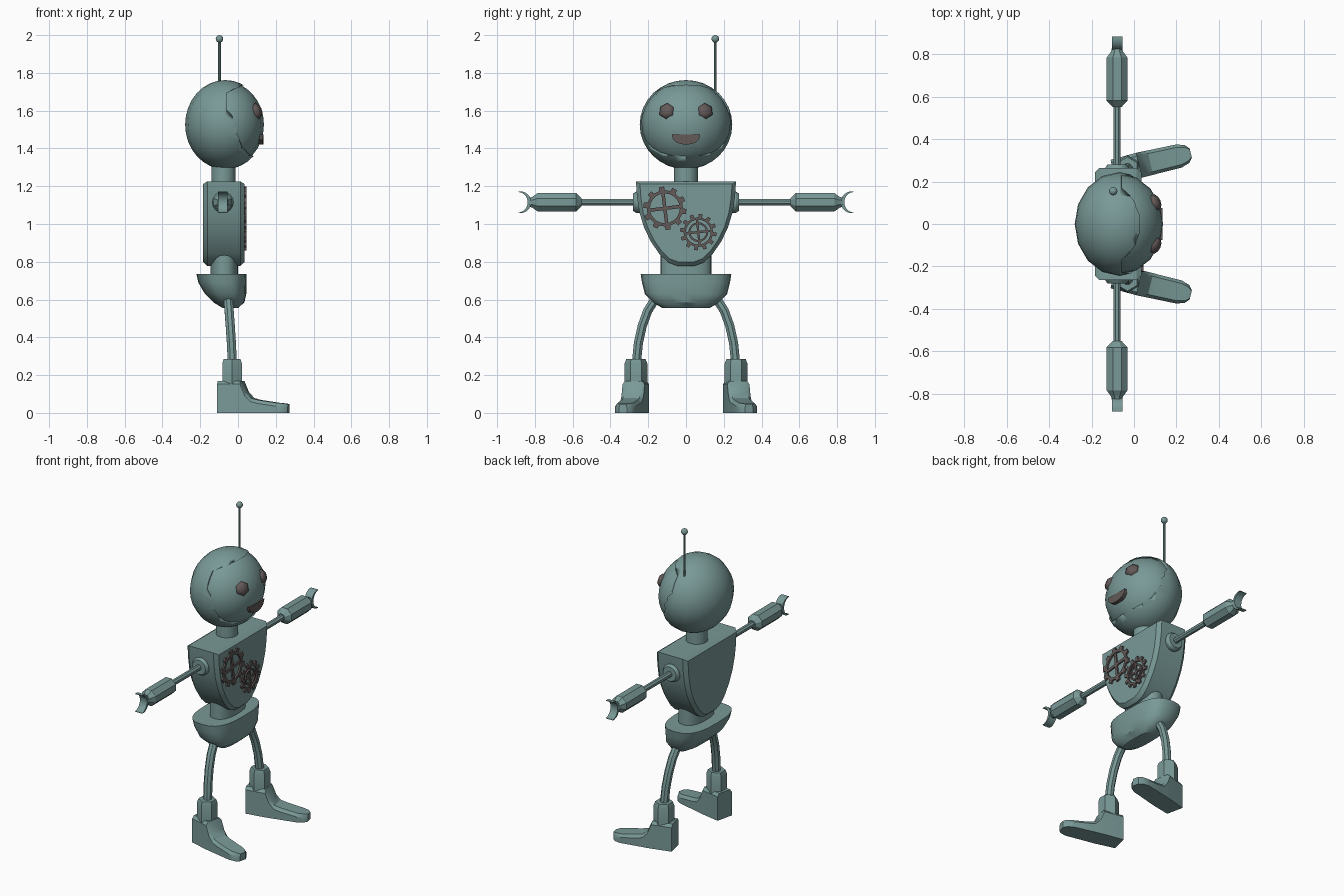
import bpy, bmesh, math
from mathutils import Vector

if "Cube" in bpy.data.objects:
    bpy.data.objects.remove(bpy.data.objects["Cube"])


def material(name, rgb):
    m = bpy.data.materials.new(name)
    m.diffuse_color = (*rgb, 1)
    m.use_nodes = True
    m.node_tree.nodes["Principled BSDF"].inputs["Base Color"].default_value = m.diffuse_color
    return m


TEAL = material("teal metal", (0.19, 0.32, 0.31))
DARK = material("dark brown metal", (0.125, 0.1, 0.098))


def finish(name, bm, mat, angle=32):
    bmesh.ops.recalc_face_normals(bm, faces=bm.faces)
    me = bpy.data.meshes.new(name)
    bm.to_mesh(me)
    bm.free()
    me.materials.append(mat)
    ob = bpy.data.objects.new(name, me)
    bpy.context.collection.objects.link(ob)
    bpy.ops.object.select_all(action='DESELECT')
    ob.select_set(True)
    bpy.context.view_layer.objects.active = ob
    bpy.ops.object.shade_smooth_by_angle(angle=math.radians(angle))
    return ob


def loft(name, rings, mat=TEAL, closed=False, angle=32):
    """Skin a row of equal-length rings; cap the ends unless closed."""
    bm = bmesh.new()
    rows = [[bm.verts.new(p) for p in r] for r in rings]
    n = len(rows[0])
    for i in range(len(rows) if closed else len(rows) - 1):
        a, b = rows[i], rows[(i + 1) % len(rows)]
        for j in range(n):
            bm.faces.new((a[j], a[(j + 1) % n], b[(j + 1) % n], b[j]))
    if not closed:
        bm.faces.new(rows[0])
        bm.faces.new(rows[-1])
    return finish(name, bm, mat, angle)


def tube(name, pts, radii, n=12, mat=TEAL, phase=0.0, angle=32):
    """Round or faceted tube along a path with a radius per point."""
    pts = [Vector(p) for p in pts]
    rings = []
    for i, p in enumerate(pts):
        t = (pts[min(i + 1, len(pts) - 1)] - pts[max(i - 1, 0)]).normalized()
        ref = Vector((0, 0, 1)) if abs(t.x) > 0.7 else Vector((1, 0, 0))
        b = t.cross(ref).normalized()
        a = b.cross(t)
        rings.append([p + radii[i] * (a * math.cos(w) + b * math.sin(w))
                      for w in (2 * math.pi * (k + phase) / n for k in range(n))])
    return loft(name, rings, mat, angle=angle)


def oval(ra, rb, power, n=24):
    """Superellipse points."""
    out = []
    for k in range(n):
        c, s = math.cos(2 * math.pi * k / n), math.sin(2 * math.pi * k / n)
        out.append((ra * math.copysign(abs(c) ** (2 / power), c),
                    rb * math.copysign(abs(s) ** (2 / power), s)))
    return out


def ball(name, center, radii, seg, rings, mat=TEAL):
    bm = bmesh.new()
    bmesh.ops.create_uvsphere(bm, u_segments=seg, v_segments=rings, radius=1)
    for v in bm.verts:
        v.co = Vector([c + r * q for c, r, q in zip(center, radii, v.co)])
    return finish(name, bm, mat, 40)


# Head shell with a shallow face opening
HC, HR = Vector((-0.068, 0, 1.526)), Vector((0.212, 0.245, 0.236))
shell = ball("head_shell", HC, HR, 16, 16)
cutter = loft("face_cutter", [[(x, y, 1.547 + z) for y, z in oval(0.234, 0.188, 2.5)]
                              for x in (-0.06, 0.3)])
cutter.hide_render = True
cut = shell.modifiers.new("face opening", 'BOOLEAN')
cut.object = cutter
cut.operation = 'DIFFERENCE'
cut.solver = 'EXACT'
bpy.context.view_layer.objects.active = shell
bpy.ops.object.modifier_apply(modifier=cut.name)
bpy.data.objects.remove(cutter)
ball("face", HC, HR * 0.968, 16, 16)

# Mouth: half-disc plate
arc = [(0.075 * math.cos(w), 1.474 - 0.054 * math.sin(w) ** 0.8)
       for w in (math.pi * k / 8 for k in range(9))]
loft("mouth", [[(x + 0.1 * (z - 1.45) - 1.2 * y * y, y, z) for y, z in arc]
               for x in (0.1, 0.138)], DARK)

# Antenna
tube("antenna_rod", [(-0.098, 0.155, 1.66), (-0.098, 0.155, 1.98)], [0.007] * 2, 8)
ball("antenna_tip", (-0.098, 0.155, 1.98), (0.02,) * 3, 12, 8)

# Neck and waist
tube("neck", [(-0.077, 0, 1.2), (-0.077, 0, 1.34)], [0.064] * 2, 16)
loft("waist", [[(-0.073 + x, y, z) for x, y in oval(0.073, 0.135, 2.4)]
               for z in (0.71, 0.86)])

# Torso: shield shape with chamfered front and back rims
half = [(0.265, 1.226), (0.259, 1.14), (0.246, 1.06), (0.222, 0.98), (0.185, 0.905),
        (0.14, 0.84), (0.095, 0.797), (0.045, 0.778)]
shield = half + [(-y, z) for y, z in reversed(half)]
loft("torso", [[(x, y * k, 1.04 + (z - 1.04) * k) for y, z in shield]
               for x, k in ((-0.185, 0.92), (-0.162, 1), (0.012, 1), (0.035, 0.92))])

# Pelvis bowl: height, rear x, front x, half width
bowl = [(0.735, -0.22, 0.046, 0.24), (0.69, -0.21, 0.046, 0.233), (0.63, -0.175, 0.044, 0.218),
        (0.585, -0.13, 0.034, 0.175), (0.555, -0.08, 0.0, 0.125)]
loft("pelvis", [[((a + b) / 2 + x, y, z) for x, y in oval((b - a) / 2, w, 2.8)]
                for z, a, b, w in bowl], angle=35)


def gear(name, cy, cz, r_in, r_out, r_tooth, teeth):
    rings = []
    for t in range(teeth):
        for f, r in ((0, r_out), (0.5, r_out), (0.56, r_tooth), (0.94, r_tooth)):
            w = 2 * math.pi * (t + f) / teeth
            rings.append([(x, cy + q * math.cos(w), cz + q * math.sin(w))
                          for x, q in ((0.03, r_in), (0.045, r_in), (0.045, r), (0.03, r))])
    loft(name, rings, DARK, closed=True)


def spokes(name, cy, cz, r, w, tilt):
    for i in range(2):
        c, s = math.cos(tilt + i * math.pi / 2), math.sin(tilt + i * math.pi / 2)
        corners = ((-r, -w), (r, -w), (r, w), (-r, w))
        loft(f"{name}_{i + 1}", [[(x, cy + a * c - b * s, cz + a * s + b * c)
                                  for a, b in corners] for x in (0.03, 0.043)], DARK)


# Chest gears
gear("large_gear", -0.112, 1.083, 0.079, 0.096, 0.115, 10)
spokes("large_gear_spoke", -0.112, 1.083, 0.084, 0.009, 0.12)
gear("small_gear", 0.065, 0.957, 0.066, 0.078, 0.097, 12)
gear("small_gear_inner_ring", 0.065, 0.957, 0.042, 0.052, 0.052, 8)
spokes("small_gear_spoke", 0.065, 0.957, 0.07, 0.006, 0.1)

AX, AZ = -0.08, 1.115   # arm axis
for side, s in (("left", 1), ("right", -1)):
    # Eye: six-sided dome lying on the face
    d = Vector((0.175, 0.105 * s, 0.074))
    nrm = Vector([q / r ** 2 for q, r in zip(d, HR)]).normalized()
    e = HC + d
    tube(f"{side}_eye", [e - nrm * 0.025, e - nrm * 0.002, e + nrm * 0.012], [0.043, 0.043, 0.024],
         6, DARK, angle=60)

    # Shoulder socket, arm, forearm
    def along(*ys):
        return [(AX, s * y, AZ) for y in ys]
    tube(f"{side}_shoulder_socket", along(0.225, 0.265, 0.28, 0.28, 0.268),
         [0.056, 0.056, 0.046, 0.034, 0.03], 16)
    tube(f"{side}_upper_arm", along(0.24, 0.57), [0.018] * 2, 8, phase=0.5)
    tube(f"{side}_forearm", along(0.553, 0.582, 0.785, 0.815, 0.832),
         [0.024, 0.053, 0.053, 0.03, 0.026], 8, phase=0.5)

    # Claw: crescent opening outward
    rings = []
    for k in range(13):
        w = math.radians(82 + 196 * k / 12)
        thick = 0.003 + 0.015 * math.sin(math.pi * k / 12)
        rings.append([(AX + x, s * (0.878 + r * math.cos(w)), AZ + r * math.sin(w))
                      for x, r in ((-0.025, 0.058), (0.025, 0.058),
                                   (0.025, 0.058 - thick), (-0.025, 0.058 - thick))])
    loft(f"{side}_claw", rings)

    # Bowed leg and ankle block
    path = [(-0.055, 0.12, 0.64), (-0.052, 0.165, 0.6), (-0.047, 0.203, 0.54),
            (-0.041, 0.232, 0.46), (-0.035, 0.252, 0.37), (-0.03, 0.263, 0.26)]
    tube(f"{side}_leg", [(x, y * s, z) for x, y, z in path], [0.026] * 6, 8, phase=0.5)
    tube(f"{side}_ankle", [(-0.031, 0.265 * s, z) for z in (0.15, 0.262, 0.285)],
         [0.06, 0.06, 0.051], 6, phase=0.5)

    # Foot, toes turned outward: distance along, half width, height
    stations = [(-0.07, 0.055, 0.17), (0.055, 0.06, 0.17), (0.08, 0.06, 0.11), (0.11, 0.059, 0.078),
                (0.15, 0.058, 0.068), (0.25, 0.056, 0.053), (0.288, 0.043, 0.05), (0.306, 0.022, 0.046)]
    c, sn = math.cos(math.radians(13)), math.sin(math.radians(13))
    rings = []
    for u, w, h in stations:
        sec = ((-w, 0), (w, 0), (w, h - 0.018), (0.75 * w, h), (-0.75 * w, h), (-w, h - 0.018))
        rings.append([(-0.03 + u * c - v * sn, s * (0.265 + u * sn + v * c), z) for v, z in sec])
    loft(f"{side}_foot", rings)
